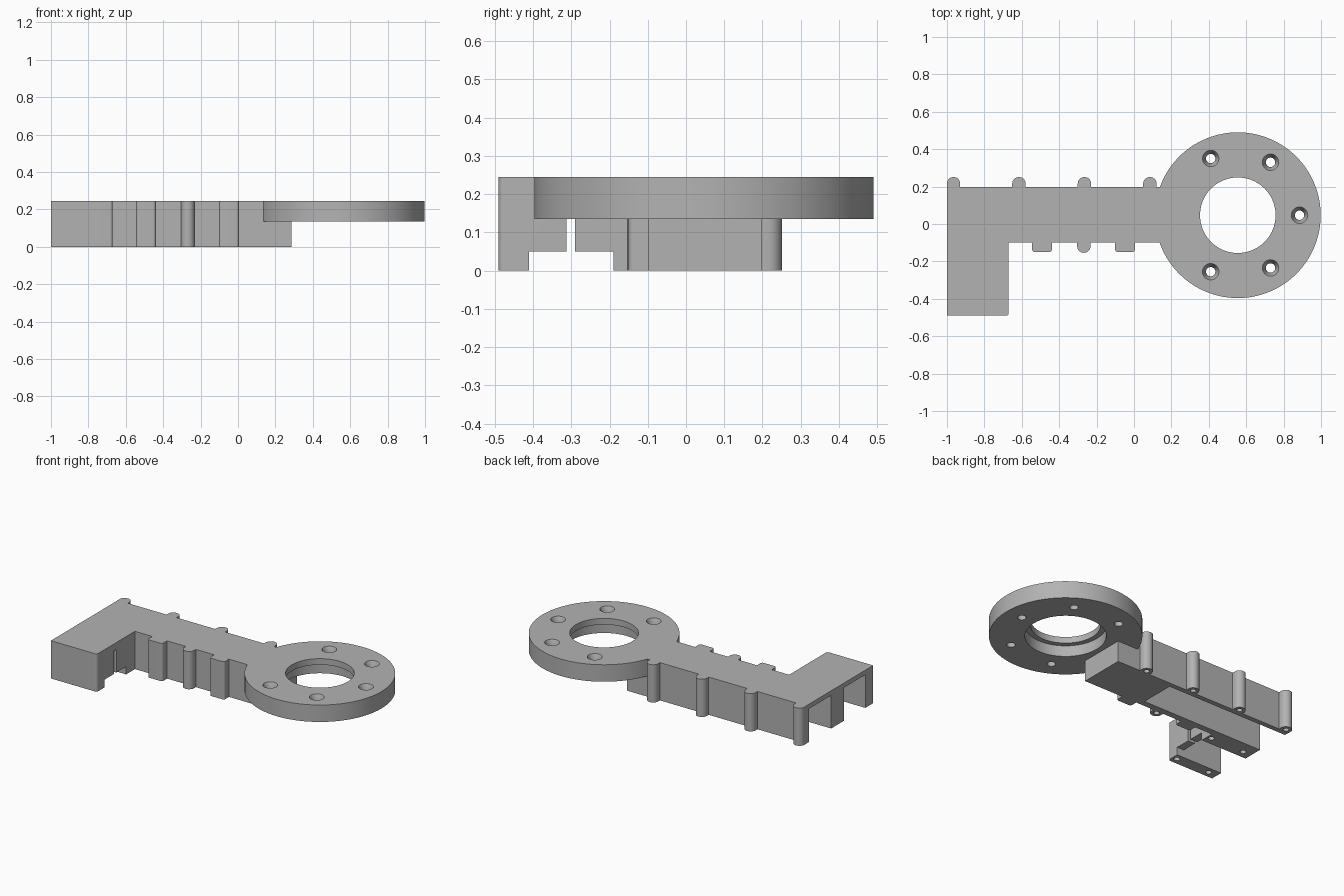
import bpy, bmesh, math

cube = bpy.data.objects.get("Cube")
if cube:
    bpy.data.objects.remove(cube, do_unlink=True)

grey = bpy.data.materials.new("plain grey")
grey.use_nodes = True
COLOUR = (0.45, 0.45, 0.45, 1)
grey.diffuse_color = COLOUR
grey.node_tree.nodes["Principled BSDF"].inputs["Base Color"].default_value = COLOUR

TOP = 0.245
RING_Z = 0.135
CX, CY, RING_R = 0.555, 0.047, 0.443


def add_object(name, bm):
    bmesh.ops.recalc_face_normals(bm, faces=bm.faces[:])
    mesh = bpy.data.meshes.new(name)
    bm.to_mesh(mesh)
    bm.free()
    mesh.materials.append(grey)
    obj = bpy.data.objects.new(name, mesh)
    bpy.context.collection.objects.link(obj)
    return obj


def prism(name, outline, z0=0.0, z1=TOP):
    bm = bmesh.new()
    face = bm.faces.new([bm.verts.new((x, y, z0)) for x, y in outline])
    up = bmesh.ops.extrude_face_region(bm, geom=[face])["geom"]
    bmesh.ops.translate(bm, vec=(0, 0, z1 - z0),
                        verts=[v for v in up if isinstance(v, bmesh.types.BMVert)])
    return add_object(name, bm)


def box(name, x0, x1, y0, y1, z0, z1):
    return prism(name, [(x0, y0), (x1, y0), (x1, y1), (x0, y1)], z0, z1)


def arc(x, y, r, a0, a1, n=8):
    return [(x + r * math.cos(math.radians(a0 + (a1 - a0) * i / n)),
             y + r * math.sin(math.radians(a0 + (a1 - a0) * i / n))) for i in range(n + 1)]


def rod(name, x, y, z0, z1, r0, r1=None, n=32):
    bm = bmesh.new()
    bmesh.ops.create_cone(bm, cap_ends=True, segments=n, radius1=r0,
                          radius2=r1 or r0, depth=z1 - z0)
    bmesh.ops.translate(bm, vec=(x, y, (z0 + z1) / 2), verts=bm.verts[:])
    return add_object(name, bm)


def carve(obj, cutters):
    for cutter in cutters:
        mod = obj.modifiers.new("cut", "BOOLEAN")
        mod.operation = "DIFFERENCE"
        mod.solver = "EXACT"
        mod.object = cutter
    bpy.context.view_layer.update()
    graph = bpy.context.evaluated_depsgraph_get()
    mesh = bpy.data.meshes.new_from_object(obj.evaluated_get(graph))
    obj.modifiers.clear()
    obj.data = mesh
    for cutter in cutters:
        bpy.data.objects.remove(cutter, do_unlink=True)


def finish(obj):
    bpy.ops.object.select_all(action="DESELECT")
    obj.select_set(True)
    bpy.context.view_layer.objects.active = obj
    bpy.ops.object.shade_smooth_by_angle(angle=math.radians(30))


# Ring with stepped bore and countersunk screw holes
ring = rod("mounting_ring", CX, CY, RING_Z, TOP, RING_R, n=128)
cuts = [rod("bore", CX, CY, 0, 0.4, 0.202, n=96),
        rod("bore_step", CX, CY, 0, 0.205, 0.235, n=96)]
for hx, hy in [(0.41, 0.35), (0.73, 0.33), (0.885, 0.047), (0.41, -0.255), (0.73, -0.235)]:
    cuts.append(rod("screw_hole", hx, hy, 0, 0.4, 0.025))
    cuts.append(rod("countersink", hx, hy, 0.205, TOP + 0.002, 0.025, 0.045))
carve(ring, cuts)
finish(ring)

# Arm with an open channel underneath, stepped below the ring
arm = box("arm", -1, 0.285, -0.1, 0.197, 0, TOP)
carve(arm, [rod("ring_space", CX, CY, RING_Z, 0.4, RING_R, n=128),
            box("channel", -1.1, -0.13, -0.06, 0.165, -0.1, 0.215)])
finish(arm)

# Foot: open box with two pads, a tunnel and a narrow slot
foot = prism("foot", [(-1, -0.1), (-1, -0.49)] + arc(-0.685, -0.475, 0.015, -90, 0)
             + [(-0.67, -0.1)])
cuts = [box("cavity", -1.1, -0.72, -0.41, -0.19, -0.1, 0.215),
        box("tunnel", -0.75, -0.6, -0.41, -0.19, -0.1, 0.05),
        box("slot", -0.75, -0.6, -0.312, -0.29, 0.02, 0.2)]
for hx in (-0.7, -0.94):
    for hy in (-0.45, -0.14):
        cuts.append(rod("pad_hole", hx, hy, -0.05, 0.15, 0.018, n=20))
carve(foot, cuts)
finish(foot)

# Round screw bosses along the back wall, and one on the front wall
for i, (x, y, side) in enumerate([(-0.965, 0.197, 1), (-0.615, 0.197, 1), (-0.265, 0.197, 1),
                                  (0.085, 0.197, 1), (-0.268, -0.1, -1)]):
    r = 0.036
    cy = y + side * 0.018
    boss = prism(f"round_boss_{i + 1}", [(x + r, y)] + arc(x, cy, r, 0, 180 * side, 16)
                 + [(x - r, y)])
    carve(boss, [rod("boss_hole", x, cy, -0.05, 0.15, 0.017, n=20)])
    finish(boss)

# Square front ribs with rounded corners
for name, x in (("right_rib", -0.492), ("left_rib", -0.048)):
    w, c = 0.053, 0.015
    rib = prism(name, [(x - w, -0.1)] + arc(x - w + c, -0.15 + c, c, 180, 270)
                + arc(x + w - c, -0.15 + c, c, 270, 360) + [(x + w, -0.1)])
    finish(rib)
